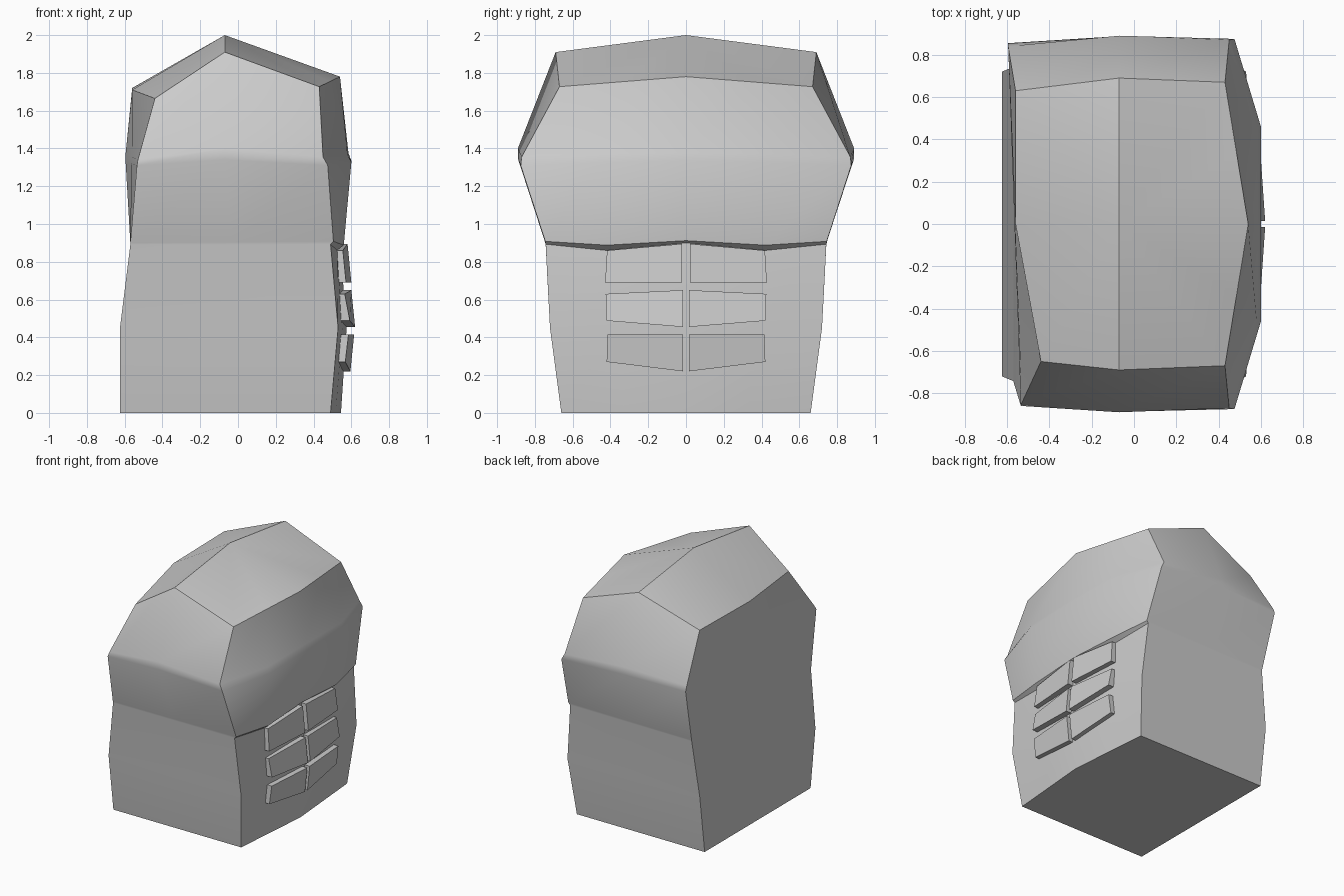
import bpy, bmesh, math
from mathutils import Vector

if "Cube" in bpy.data.objects:
    bpy.data.objects.remove(bpy.data.objects["Cube"])


def add_object(name, bm):
    bmesh.ops.recalc_face_normals(bm, faces=bm.faces[:])
    mesh = bpy.data.meshes.new(name)
    bm.to_mesh(mesh)
    bm.free()
    ob = bpy.data.objects.new(name, mesh)
    bpy.context.collection.objects.link(ob)
    return ob


def flip(p):
    return (p[0], -p[1], p[2])


def halfway(a, b):
    return tuple((Vector(a) + Vector(b)) / 2)


def ring(center, edge, back, mid=None, side=None, back_neg=None, back_center=None):
    """Ten points around the body; front, side and edge points mirror in y."""
    mid = mid or halfway(center, edge)
    side = side or halfway(edge, back)
    back_neg = back_neg or flip(back)
    back_center = back_center or halfway(back, back_neg)
    return [flip(edge), flip(mid), center, mid, edge, side,
            back, back_center, back_neg, flip(side)]


# Torso rings, from the waist up to the shoulders
rings = [
    ring((.545, 0, 0), (.49, .66, 0), (-.625, .66, 0)),
    ring((.575, 0, .45), (.53, .72, .45), (-.625, .72, .45)),
    ring((.54, 0, .90), (.49, .743, .893), (-.57, .743, .89), mid=(.525, .42, .86)),
    # chest overhang
    ring((.56, 0, .912), (.505, .745, .908), (-.57, .745, .90), mid=(.56, .42, .888)),
    ring((.60, 0, 1.335), (.475, .875, 1.31), (-.595, .855, 1.33), mid=(.60, .46, 1.325),
         side=(-.07, .888, 1.34), back_neg=(-.535, -.86, 1.31)),
    ring((.585, 0, 1.375), (.45, .87, 1.355), (-.595, .84, 1.37), mid=(.58, .46, 1.37),
         side=(-.07, .89, 1.40), back_neg=(-.53, -.845, 1.34)),
    # shoulder rim
    ring((.54, 0, 1.78), (.43, .67, 1.727), (-.56, .63, 1.72), side=(-.07, .69, 1.91),
         back_neg=(-.44, -.65, 1.665), back_center=(-.56, 0, 1.71)),
]

bm = bmesh.new()
loops = [[bm.verts.new(p) for p in r] for r in rings]
for a, b in zip(loops, loops[1:]):
    for i in range(10):
        j = (i + 1) % 10
        bm.faces.new((a[i], a[j], b[j], b[i]))
bm.faces.new(loops[0][::-1])
# Neck cap rising to the ridge point
peak = bm.verts.new((-.07, 0, 2.0))
for i in range(10):
    bm.faces.new((loops[-1][i], loops[-1][(i + 1) % 10], peak))
torso = add_object("torso", bm)
bpy.context.view_layer.objects.active = torso
torso.select_set(True)
bpy.ops.object.shade_smooth_by_angle(angle=math.radians(30))

# Abdominal plates: outer faces as (x, y, z) corners, mirrored in y
plates = {
    "upper": [(.58, .02, .895), (.555, .418, .86), (.572, .428, .69), (.60, .02, .69)],
    "middle": [(.60, .015, .65), (.565, .425, .63), (.592, .422, .488), (.62, .015, .455)],
    "lower": [(.615, .015, .415), (.585, .415, .415), (.568, .42, .27), (.595, .015, .22)],
}
for row, corners in plates.items():
    for label, s in (("left", 1), ("right", -1)):
        bm = bmesh.new()
        outer = [bm.verts.new((x, s * y, z)) for x, y, z in corners]
        face = bm.faces.new(outer)
        extruded = bmesh.ops.extrude_face_region(bm, geom=[face], use_keep_orig=True)
        inner = [v for v in extruded["geom"] if isinstance(v, bmesh.types.BMVert)]
        bmesh.ops.translate(bm, verts=inner, vec=(-.06, 0, 0))
        add_object(f"abdominal_plate_{row}_{label}", bm)
